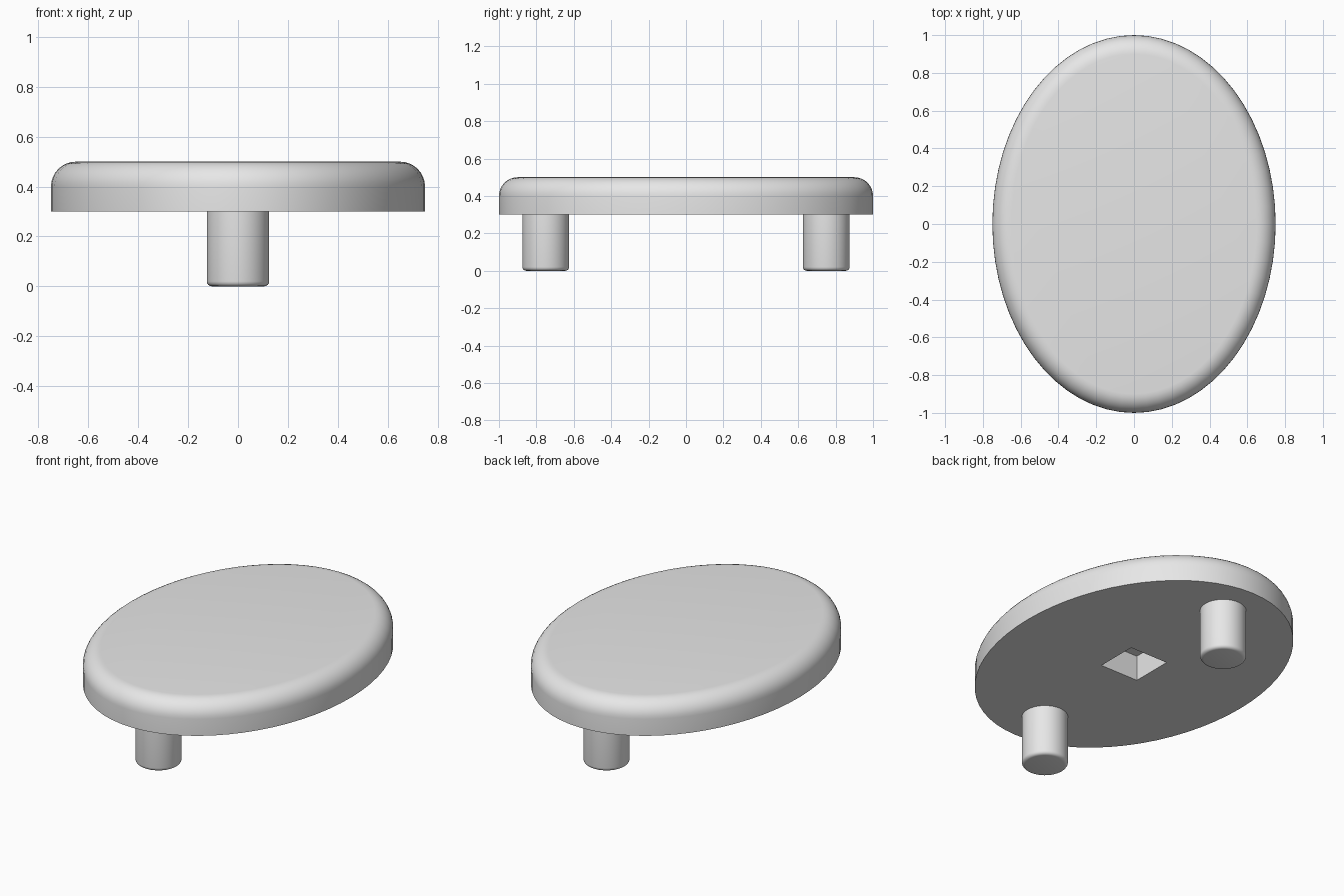
import bpy, bmesh, math
from mathutils import Matrix

if "Cube" in bpy.data.objects:
    bpy.data.objects.remove(bpy.data.objects["Cube"], do_unlink=True)

grey = bpy.data.materials.new("light_grey")
grey.use_nodes = True
colour = (0.8, 0.8, 0.8, 1)
grey.diffuse_color = colour
grey.node_tree.nodes["Principled BSDF"].inputs["Base Color"].default_value = colour


def activate(obj):
    bpy.ops.object.select_all(action='DESELECT')
    obj.select_set(True)
    bpy.context.view_layer.objects.active = obj


def rounded_disc(name, rx, ry, z0, z1, y, rim_z, radius, sides, steps):
    """Elliptical cylinder with a fillet around the rim at rim_z."""
    bm = bmesh.new()
    bmesh.ops.create_cone(bm, cap_ends=True, segments=sides, radius1=1, radius2=1, depth=1)
    bmesh.ops.scale(bm, vec=(rx, ry, z1 - z0), verts=bm.verts)
    bmesh.ops.translate(bm, vec=(0, y, (z0 + z1) / 2), verts=bm.verts)
    rim = [e for e in bm.edges if all(abs(v.co.z - rim_z) < 1e-4 for v in e.verts)]
    bmesh.ops.bevel(bm, geom=rim, offset=radius, segments=steps, profile=0.5, affect='EDGES')
    bmesh.ops.recalc_face_normals(bm, faces=bm.faces)
    mesh = bpy.data.meshes.new(name)
    bm.to_mesh(mesh)
    bm.free()
    mesh.materials.append(grey)
    obj = bpy.data.objects.new(name, mesh)
    bpy.context.collection.objects.link(obj)
    return obj


# Oval plate with a rounded upper rim
plate = rounded_disc("oval_plate", 0.75, 1.0, 0.3, 0.5, 0, 0.5, 0.1, 64, 8)

# Square socket cut into the underside
bpy.ops.mesh.primitive_cube_add(size=1, location=(0, 0, 0.3))
cutter = bpy.context.object
cutter.name = "socket_cutter"
cutter.scale = (0.25, 0.25, 0.3)
cutter.hide_render = True
cutter.data.materials.append(grey)
cut = plate.modifiers.new("socket", 'BOOLEAN')
cut.operation = 'DIFFERENCE'
cut.solver = 'EXACT'
cut.object = cutter
activate(plate)
bpy.ops.object.modifier_apply(modifier=cut.name)
bpy.data.objects.remove(cutter, do_unlink=True)

# Two pegs with softened lower rims
pegs = [rounded_disc(name, 0.125, 0.125, 0, 0.3, y, 0, 0.02, 48, 4)
        for name, y in (("front_peg", -0.75), ("back_peg", 0.75))]

for part in [plate] + pegs:
    activate(part)
    bpy.ops.object.shade_smooth_by_angle(angle=math.radians(30))
